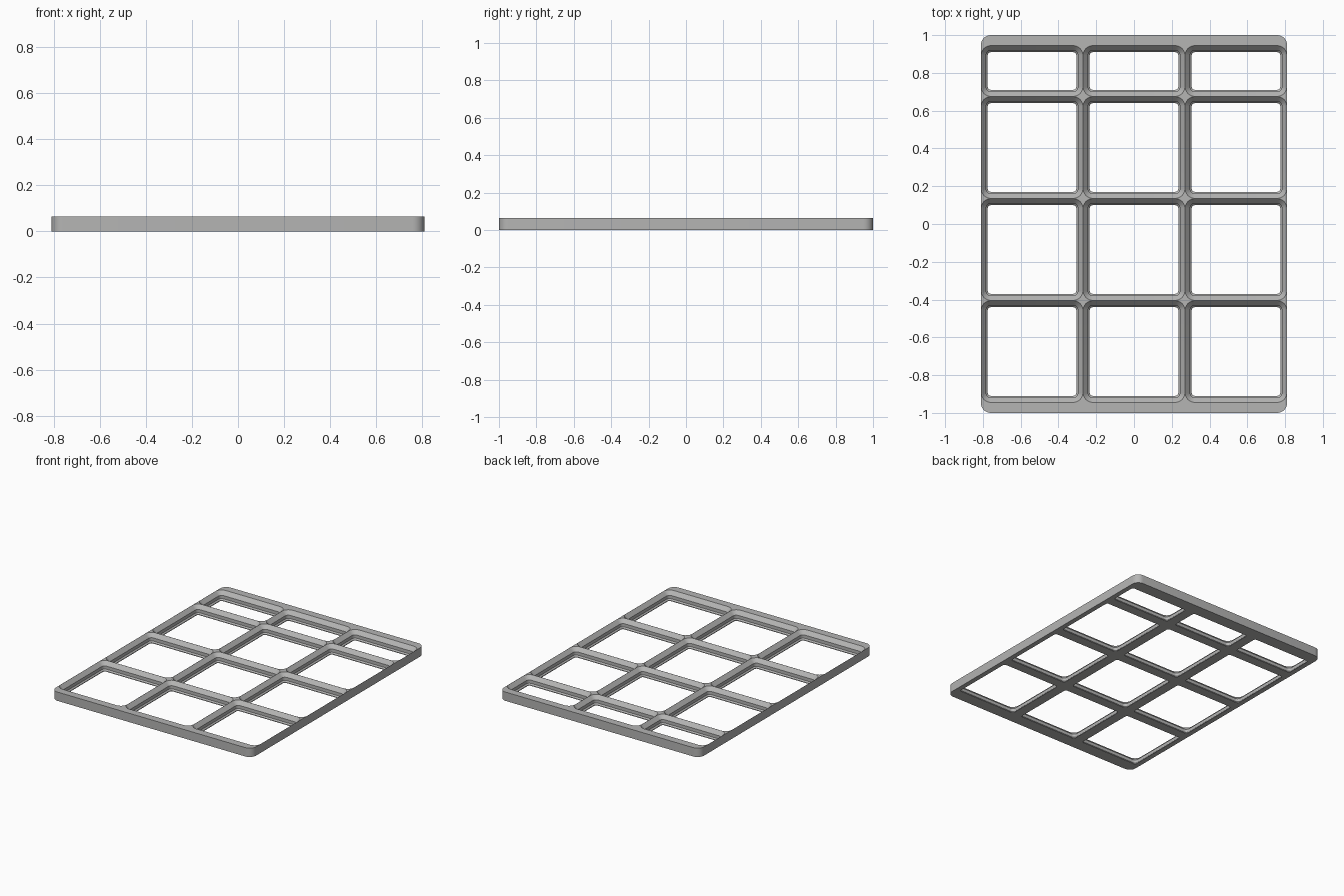
import bpy, bmesh, math

cube = bpy.data.objects.get("Cube")
if cube:
    bpy.data.objects.remove(cube, do_unlink=True)

PITCH = 0.54            # square cell size
HALF_X, HALF_Y = 0.81, 1.0
HEIGHT = 0.0645
RADIUS = 0.0515         # outer plate and pocket mouth corners
SEGMENTS = 8
# stepped pocket wall, bottom to top: (height, inset from cell edge)
POCKET = [(0, 0.0355), (0.0045, 0.0355), (0.0135, 0.0265),
          (0.0368, 0.0265), (HEIGHT, 0.0006)]

grey = bpy.data.materials.new("plate grey")
grey.use_nodes = True
colour = (0.46, 0.46, 0.455, 1)
grey.diffuse_color = colour
grey.node_tree.nodes["Principled BSDF"].inputs["Base Color"].default_value = colour

bm = bmesh.new()


def rounded_loop(cx, cy, hx, hy, r, z):
    """Ring of vertices around a rounded rectangle."""
    ring = []
    for quarter, (sx, sy) in enumerate([(1, 1), (-1, 1), (-1, -1), (1, -1)]):
        for i in range(SEGMENTS + 1):
            a = math.pi / 2 * (quarter + i / SEGMENTS)
            ring.append(bm.verts.new((cx + sx * (hx - r) + r * math.cos(a),
                                      cy + sy * (hy - r) + r * math.sin(a), z)))
    return ring


def ring_edges(ring):
    return [bm.edges.get((a, b)) for a, b in zip(ring, ring[1:] + ring[:1])]


def stack(rings):
    """Join rings with wall faces; return the bottom and top edges."""
    for low, high in zip(rings, rings[1:]):
        n = len(low)
        for i in range(n):
            j = (i + 1) % n
            bm.faces.new((low[i], low[j], high[j], high[i]))
    return ring_edges(rings[0]), ring_edges(rings[-1])


# outer wall of the plate
bottom, top = stack([rounded_loop(0, 0, HALF_X, HALF_Y, RADIUS, z) for z in (0, HEIGHT)])

# three full rows of pockets and a half-depth row at the back
y = -1.75 * PITCH
for depth in (PITCH, PITCH, PITCH, PITCH / 2):
    for column in (-1, 0, 1):
        rings = [rounded_loop(column * PITCH, y + depth / 2, PITCH / 2 - inset,
                              depth / 2 - inset, RADIUS - inset, z)
                 for z, inset in POCKET]
        low, high = stack(rings)
        bottom += low
        top += high
    y += depth

# flat underside and top, pierced by the pockets
bmesh.ops.triangle_fill(bm, use_beauty=True, edges=bottom, normal=(0, 0, -1))
bmesh.ops.triangle_fill(bm, use_beauty=True, edges=top, normal=(0, 0, 1))
bmesh.ops.recalc_face_normals(bm, faces=bm.faces)

mesh = bpy.data.meshes.new("grid_baseplate")
bm.to_mesh(mesh)
bm.free()
mesh.materials.append(grey)
plate = bpy.data.objects.new("grid_baseplate", mesh)
bpy.context.collection.objects.link(plate)
bpy.context.view_layer.objects.active = plate
plate.select_set(True)
bpy.ops.object.shade_smooth_by_angle(angle=math.radians(30))
